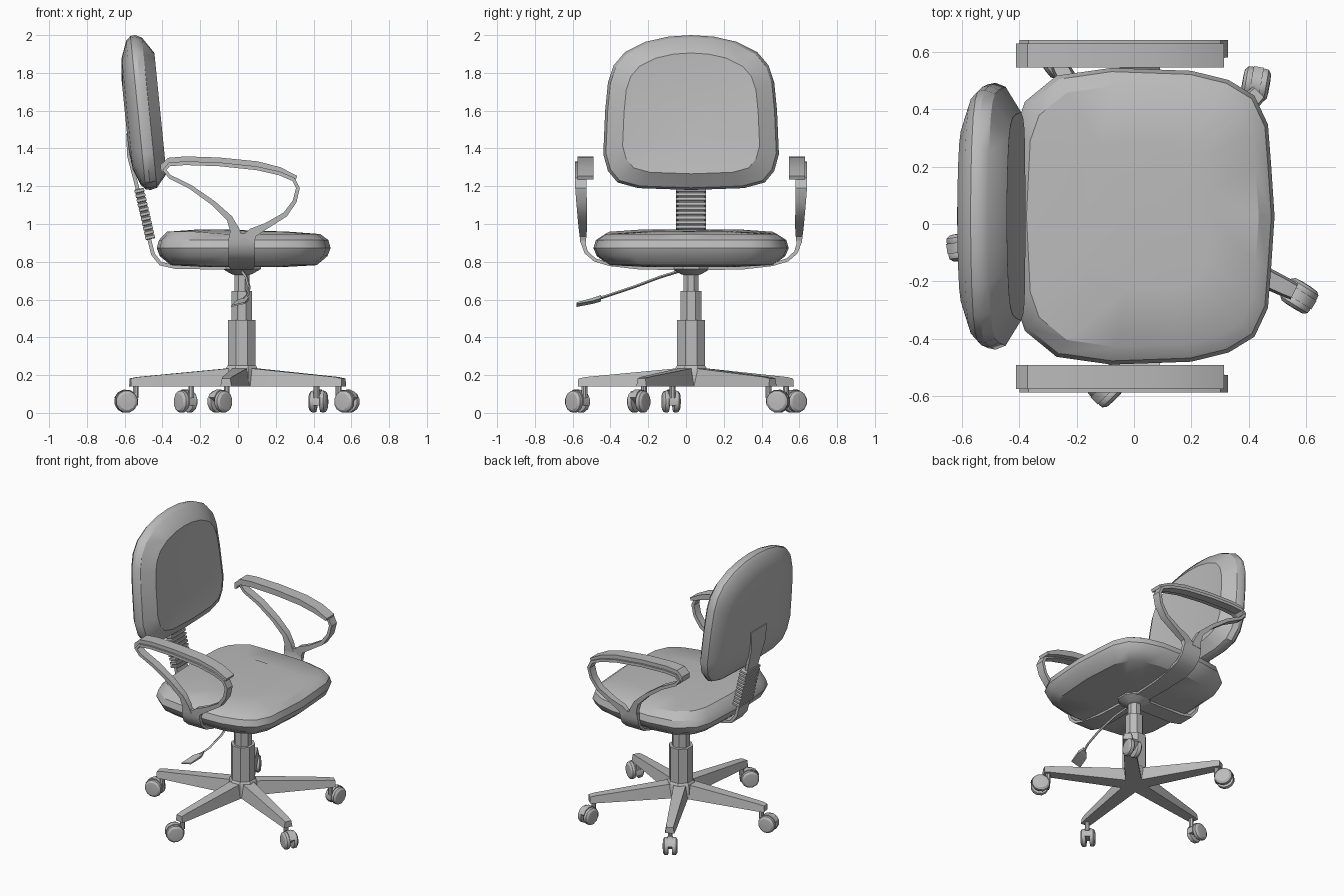
import bpy, bmesh, math
from mathutils import Vector, Matrix

cube = bpy.data.objects.get("Cube")
if cube:
    bpy.data.objects.remove(cube)

grey = bpy.data.materials.new("plain_grey")
grey.use_nodes = True
COLOUR = (0.5, 0.5, 0.5, 1)
grey.diffuse_color = COLOUR
grey.node_tree.nodes["Principled BSDF"].inputs["Base Color"].default_value = COLOUR

CX, CY = 0.02, 0.027          # centre of the column
parts = []


def loft(name, rings, matrix=Matrix()):
    """Skin a list of equal-sized rings and cap both ends."""
    bm = bmesh.new()
    loops = [[bm.verts.new(matrix @ Vector(p)) for p in r] for r in rings]
    n = len(loops[0])
    for a, b in zip(loops, loops[1:]):
        for i in range(n):
            j = (i + 1) % n
            bm.faces.new((a[i], a[j], b[j], b[i]))
    bm.faces.new(loops[0])
    bm.faces.new(loops[-1])
    bmesh.ops.recalc_face_normals(bm, faces=bm.faces)
    mesh = bpy.data.meshes.new(name)
    bm.to_mesh(mesh)
    bm.free()
    mesh.materials.append(grey)
    ob = bpy.data.objects.new(name, mesh)
    bpy.context.collection.objects.link(ob)
    parts.append(ob)
    return ob


def lathe(name, profile, sides, matrix=Matrix()):
    """Turn (radius, height) pairs about z."""
    angles = [2 * math.pi * (i + 0.5) / sides for i in range(sides)]
    return loft(name, [[(r * math.cos(a), r * math.sin(a), z) for a in angles]
                       for r, z in profile], matrix)


def strap(name, path, place):
    """Sweep a flat bar along (a, b, half width, thickness); place(a, b, w) gives 3D."""
    rings = []
    for i, (a, b, w, t) in enumerate(path):
        p, q = path[max(i - 1, 0)], path[min(i + 1, len(path) - 1)]
        d = Vector((q[0] - p[0], q[1] - p[1])).normalized() * t / 2
        rings.append([place(a - s * d.y, b + s * d.x, k * w)
                      for s, k in ((1, 1), (1, -1), (-1, -1), (-1, 1))])
    return loft(name, rings)


def mirrored(half):
    """Complete a half outline of (u, v) by mirroring u."""
    return half + [(-u, v) for u, v in reversed(half) if u > 0.001]


# Seat cushion: outline half as (y, x)
seat_half = [(0, 0.49), (0.18, 0.478), (0.32, 0.467), (0.42, 0.42), (0.475, 0.33),
             (0.507, 0.20), (0.517, -0.08), (0.49, -0.27), (0.40, -0.38),
             (0.30, -0.415), (0, -0.43)]
seat_levels = [(0.45, 0.772), (0.84, 0.782), (0.965, 0.83), (1, 0.872),
               (0.975, 0.915), (0.88, 0.947), (0.5, 0.96)]
loft("seat_cushion", [[(0.03 + s * (x - 0.03), CY + s * y,
                        z + (0.012 if z > 0.93 and x < -0.2 else 0))
                       for y, x in mirrored(seat_half)] for s, z in seat_levels])

# Backrest cushion: outline half as (y, z), leaning back towards the top
back_half = [(0, 2.0), (0.12, 1.992), (0.24, 1.965), (0.35, 1.91), (0.41, 1.84),
             (0.44, 1.75), (0.455, 1.6), (0.465, 1.37), (0.44, 1.28),
             (0.39, 1.22), (0.28, 1.19), (0, 1.18)]
back_layers = [(0.45, -0.09), (0.72, -0.078), (0.93, -0.045), (0.99, -0.02),
               (1, 0.005), (0.97, 0.04), (0.78, 0.098), (0.45, 0.085)]
backrest = []
for s, dx in back_layers:
    ring = []
    for y, z in mirrored(back_half):
        z = 1.57 + s * (z - 1.57)
        ring.append((-0.55 + 0.1 * (2.0 - z) + dx, CY + s * y, z))
    backrest.append(ring)
loft("backrest_cushion", backrest)

# Backrest support bar, from under the seat up behind the cushion
strap("back_support",
      [(0.0, 0.768, 0.06, 0.02), (-0.33, 0.772, 0.06, 0.02), (-0.41, 0.79, 0.06, 0.02),
       (-0.45, 0.84, 0.06, 0.02), (-0.475, 0.94, 0.06, 0.02), (-0.535, 1.2, 0.06, 0.02),
       (-0.577, 1.36, 0.075, 0.02), (-0.586, 1.48, 0.09, 0.012)],
      lambda a, b, w: (a, CY + w, b))

# Ribbed sleeve around the support
sleeve = []
RIBS = 11
for i in range(RIBS):
    for f, k in ((0, 0.85), (0.15, 1), (0.7, 1), (0.85, 0.85)):
        t = (i + f) / RIBS
        sleeve.append((-0.463 - 0.062 * t, 0.92 + 0.27 * t, 0.08 * k, 0.052 * k))
strap("ribbed_sleeve", sleeve, lambda a, b, w: (a, CY + w, b))

# Armrests: loop, pad and the bracket under the seat
arm_loop = [(-0.012, 0.92, 0.014, 0.075), (-0.018, 0.97, 0.018, 0.05),
            (-0.045, 1.03, 0.022, 0.034), (-0.13, 1.11, 0.026, 0.026),
            (-0.25, 1.195, 0.029, 0.022), (-0.36, 1.25, 0.03, 0.02),
            (-0.39, 1.285, 0.03, 0.02), (-0.365, 1.315, 0.03, 0.02),
            (-0.28, 1.322, 0.03, 0.02), (-0.1, 1.316, 0.03, 0.02),
            (0.1, 1.295, 0.03, 0.02), (0.22, 1.268, 0.03, 0.02),
            (0.295, 1.235, 0.03, 0.02), (0.317, 1.19, 0.03, 0.02),
            (0.30, 1.12, 0.028, 0.022), (0.25, 1.05, 0.025, 0.026),
            (0.15, 0.99, 0.022, 0.032), (0.08, 0.955, 0.018, 0.05),
            (0.055, 0.92, 0.014, 0.075)]
arm_pad = [(-0.402, 1.275, 0.042, 0.012), (-0.398, 1.305, 0.042, 0.03),
           (-0.365, 1.331, 0.042, 0.04), (-0.28, 1.338, 0.042, 0.04),
           (-0.1, 1.332, 0.042, 0.04), (0.1, 1.312, 0.042, 0.04),
           (0.22, 1.283, 0.042, 0.036), (0.31, 1.245, 0.042, 0.02)]
bracket = [(0.572, 0.95, 0.068, 0.026), (0.572, 0.90, 0.07, 0.024),
           (0.555, 0.85, 0.07, 0.02), (0.51, 0.81, 0.07, 0.018),
           (0.43, 0.785, 0.07, 0.016), (0.28, 0.768, 0.06, 0.016),
           (0.0, 0.762, 0.05, 0.016)]
for side, s in (("left", 1), ("right", -1)):
    # the loop leans outwards slightly as it rises
    strap(side + "_arm_loop", arm_loop,
          lambda a, b, w: (a, CY + s * (0.572 + 0.012 * min(1, max(0, (b - 0.95) / 0.25)) + w), b))
    strap(side + "_arm_pad", arm_pad, lambda a, b, w: (a, CY + s * (0.56 + w), b))
    strap(side + "_arm_bracket", bracket, lambda a, b, w: (CX + w, CY + s * a, b))

# Column, hub and seat mount
centre = Matrix.Translation((CX, CY, 0))
lathe("gas_column", [(0.095, 0.14), (0.095, 0.225), (0.085, 0.245), (0.08, 0.25),
                     (0.08, 0.492), (0.06, 0.492), (0.06, 0.645), (0.043, 0.645),
                     (0.043, 0.73), (0.06, 0.735), (0.11, 0.762), (0.11, 0.785)], 8, centre)

# Five-star base with twin-wheel casters
wheel = [(0.035, 0.0), (0.056, 0.003), (0.06, 0.012), (0.058, 0.026), (0.045, 0.036), (0.02, 0.038)]
swivels = [-32, 80, 125, 188, 225]
for i, swivel in enumerate(swivels):
    turn = centre @ Matrix.Rotation(math.radians(-26 + 72 * i), 4, 'Z')
    loft(f"base_leg_{i + 1}",
         [[(r, -w, 0.14), (r, w, 0.14), (r, w * 0.75, top), (r, -w * 0.75, top)]
          for r, w, top in ((0.0, 0.055, 0.24), (0.08, 0.052, 0.235),
                            (0.56, 0.034, 0.19), (0.6, 0.03, 0.182))], turn)
    pivot = turn @ Vector((0.57, 0, 0))
    frame = Matrix.Translation(pivot) @ Matrix.Rotation(math.radians(swivel), 4, 'Z')
    lathe(f"caster_stem_{i + 1}", [(0.016, 0.08), (0.016, 0.15)], 8, frame)
    for k, s in (("a", 1), ("b", -1)):
        axle = frame @ Matrix.Translation((0.052, s * 0.01, 0.06)) \
            @ Matrix.Rotation(-s * math.pi / 2, 4, 'X')
        lathe(f"caster_wheel_{i + 1}{k}", wheel, 12, axle)
    # hood: rounded cover over the gap between the wheels
    arc = [(0.052 + 0.064 * math.cos(math.radians(d)), 0.06 + 0.064 * math.sin(math.radians(d)))
           for d in range(20, 201, 30)] + [(0.04, 0.045), (0.065, 0.045)]
    loft(f"caster_hood_{i + 1}", [[(x, y, z) for x, z in arc] for y in (-0.018, 0.018)], frame)

# Height lever with a flat paddle
lever = [(0.02, -0.03, 0.752), (0.045, -0.14, 0.718), (0.058, -0.28, 0.665),
         (0.05, -0.4, 0.625), (0.03, -0.47, 0.603)]
loft("lever_rod", [[(x + dx, y, z + dz) for dx, dz in
                    ((0.009, 0), (0, 0.008), (-0.009, 0), (0, -0.008))] for x, y, z in lever])
loft("lever_paddle", [[(x - w, y, z + t - 0.008), (x + w, y, z + t + 0.008),
                       (x + w, y, z - t + 0.008), (x - w, y, z - t - 0.008)]
                      for x, y, z, w, t in ((0.035, -0.45, 0.607, 0.012, 0.009),
                                            (0.022, -0.49, 0.594, 0.034, 0.008),
                                            (0.0, -0.58, 0.573, 0.036, 0.004))])

# Smooth the soft surfaces, keep hard edges crisp
bpy.ops.object.select_all(action='DESELECT')
for ob in parts:
    ob.select_set(True)
bpy.context.view_layer.objects.active = parts[0]
bpy.ops.object.shade_smooth_by_angle(angle=math.radians(32))
